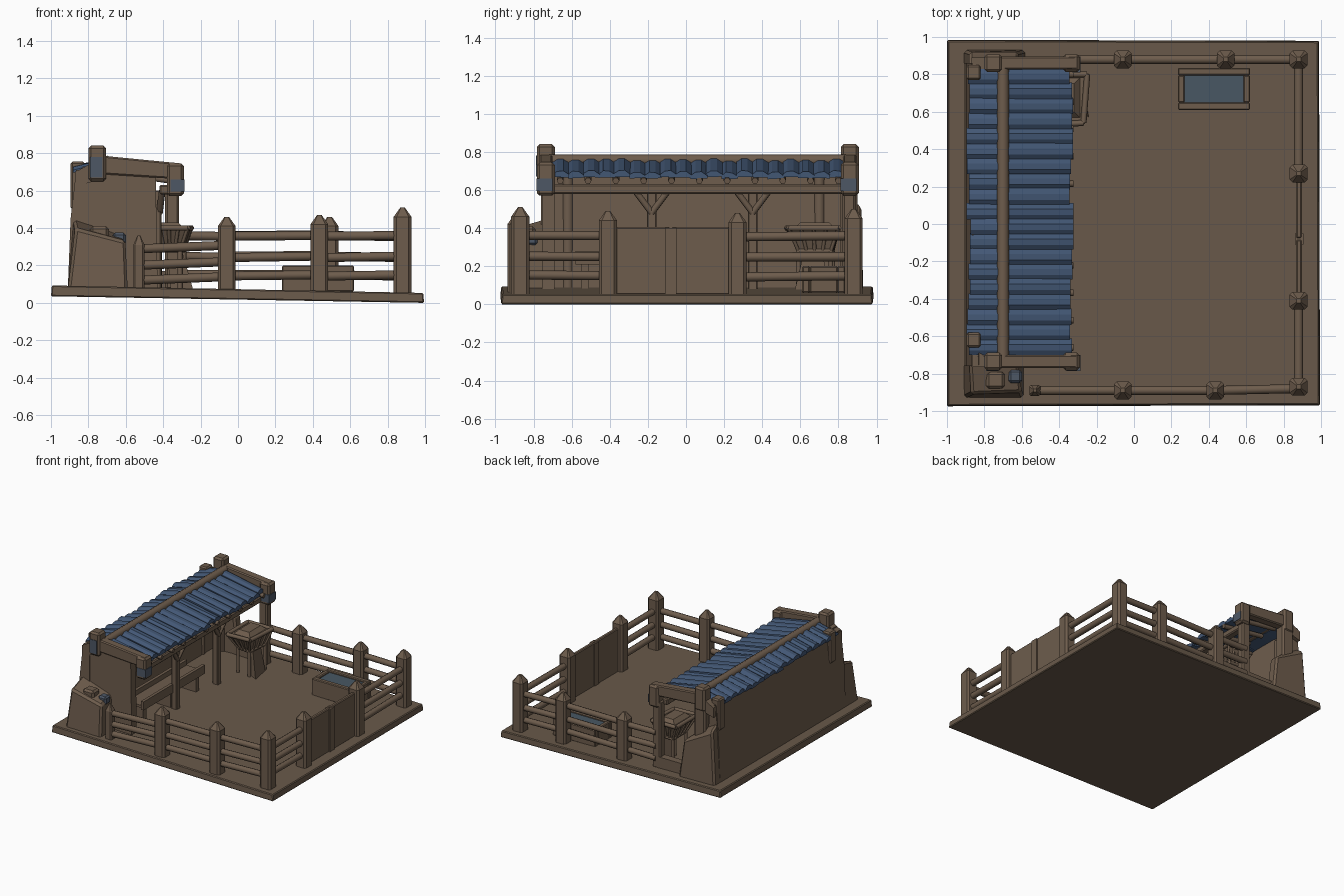
import bpy, bmesh, math, random
from mathutils import Vector

if "Cube" in bpy.data.objects:
    bpy.data.objects.remove(bpy.data.objects["Cube"])
random.seed(4)

def mat(name, c):
    m = bpy.data.materials.new(name)
    m.diffuse_color = (*c, 1)
    m.use_nodes = True
    m.node_tree.nodes["Principled BSDF"].inputs["Base Color"].default_value = m.diffuse_color
    return m

BROWN = mat("weathered_brown", (0.155, 0.108, 0.073))
EARTH = mat("packed_earth", (0.140, 0.100, 0.068))
BLUE = mat("roof_blue", (0.055, 0.095, 0.175))
STAIN = mat("blue_grey_stain", (0.075, 0.095, 0.130))
WATER = mat("water_blue_grey", (0.065, 0.095, 0.125))

def make(name, verts, faces, m=BROWN, bevel=0):
    me = bpy.data.meshes.new(name)
    me.from_pydata(verts, [], faces)
    bm = bmesh.new()
    bm.from_mesh(me)
    bmesh.ops.recalc_face_normals(bm, faces=bm.faces)
    bm.to_mesh(me)
    bm.free()
    ob = bpy.data.objects.new(name, me)
    bpy.context.collection.objects.link(ob)
    me.materials.append(m)
    if bevel:
        b = ob.modifiers.new("bevel", 'BEVEL')
        b.width, b.segments = bevel, 1
    return ob

def prism(name, lower, upper, m=BROWN, bevel=0):
    """Solid between two matching outlines."""
    n = len(lower)
    faces = [tuple(range(n)), tuple(range(n, 2 * n))]
    faces += [(i, (i + 1) % n, n + (i + 1) % n, n + i) for i in range(n)]
    return make(name, list(lower) + list(upper), faces, m, bevel)

def box(name, x0, x1, y0, y1, z0, z1, m=BROWN, bevel=0, inset=0):
    i = inset
    return prism(name, [(x0, y0, z0), (x1, y0, z0), (x1, y1, z0), (x0, y1, z0)],
                 [(x0+i, y0+i, z1), (x1-i, y0+i, z1), (x1-i, y1-i, z1), (x0+i, y1-i, z1)], m, bevel)

def profile_y(name, pts, y0, y1, m=BROWN, bevel=0):
    return prism(name, [(x, y0, z) for x, z in pts], [(x, y1, z) for x, z in pts], m, bevel)

def rod(name, a, b, r, m=BROWN, n=8):
    a, b = Vector(a), Vector(b)
    q = (b - a).to_track_quat('Z', 'Y')
    ring = [q @ Vector((r*math.cos(math.tau*k/n), r*math.sin(math.tau*k/n), 0)) for k in range(n)]
    ob = prism(name, [a + v for v in ring], [b + v for v in ring], m)
    for p in ob.data.polygons:
        p.use_smooth = len(p.vertices) == 4
    return ob

def ground(x):
    return 0.073 - 0.02 * x

def fence_post(x, y, top, w=0.095):
    """Chamfered square post with a pointed top."""
    h, c, z0, z1 = w/2, w*0.16, ground(x) - 0.03, top - 0.05
    ring = [(-h+c, -h), (h-c, -h), (h, -h+c), (h, h-c), (h-c, h), (-h+c, h), (-h, h-c), (-h, -h+c)]
    v = [(x+a, y+b, z) for z in (z0, z1) for a, b in ring] + [(x+a*.25, y+b*.25, top) for a, b in ring]
    f = [tuple(range(8)), tuple(range(16, 24))]
    for k in (0, 8):
        f += [(k+i, k+(i+1) % 8, k+8+(i+1) % 8, k+8+i) for i in range(8)]
    make("fence_post", v, f)

# Sloping base slab with a slightly drawn-in top edge
base_b = [(-1, -.975, .035), (.995, -.97, .0), (.99, .98, .0), (-1, .985, .035)]
base_t = [(-.995, -.97, ground(-1)), (.99, -.965, ground(1)), (.985, .975, ground(1)), (-.995, .98, ground(-1))]
prism("ground_slab", base_b, base_t, EARTH, .006)

# Fence posts
for x, y, top in [(-.06, -.89, .46), (.435, -.89, .47), (.88, -.87, .51), (.88, -.41, .49),
                  (.88, .27, .48), (.88, .88, .50), (.49, .88, .46), (-.06, .88, .45)]:
    fence_post(x, y, top)
fence_post(-.53, -.89, .36, .06)

# Fence rails: three per bay, slightly uneven
bays = [((-.55, -.89), (-.06, -.89)), ((-.06, -.89), (.44, -.89)), ((.44, -.89), (.88, -.88)),
        ((.88, -.88), (.88, -.41)), ((.88, .27), (.88, .88)), ((.88, .88), (.49, .88)),
        ((.49, .88), (-.06, .88)), ((-.06, .88), (-.35, .88))]
for n, (a, b) in enumerate(bays):
    for z in (.15, .25, .36):
        if n == 0:
            z0, z1 = .8*z, .8*z + .02
        else:
            z0, z1 = z + random.uniform(-.01, .006), z
        rod("fence_rail", (*a, z0), (*b, z1), .024)

# Gate: two boarded leaves
for y0, y1 in ((-.37, -.085), (-.075, .23)):
    box("gate_leaf", .867, .897, y0, y1, .05, .405, bevel=.006)
box("gate_meeting_board", .86, .907, -.11, -.05, .05, .40)

# Rear wall with battered foot, and lower end buttresses
profile_y("rear_wall", [(-.91, .07), (-.895, .45), (-.865, .71), (-.81, .71), (-.80, .07)], -.76, .86)
prism("front_buttress", [(-.91, -.93, .07), (-.59, -.93, .07), (-.59, -.74, .07), (-.91, -.74, .07)],
      [(-.87, -.91, .40), (-.60, -.90, .33), (-.62, -.74, .36), (-.88, -.74, .45)], bevel=.015)
prism("rear_buttress", [(-.91, .80, .07), (-.58, .84, .07), (-.58, .93, .07), (-.91, .93, .07)],
      [(-.88, .80, .60), (-.62, .84, .38), (-.62, .92, .38), (-.88, .92, .52)], bevel=.015)
box("buttress_stone", -.79, -.69, -.88, -.79, .34, .41, bevel=.015)
box("blue_stone", -.67, -.60, -.85, -.78, .31, .375, STAIN, .012)
box("low_side_sill", -.62, -.36, .83, .89, .07, .17)

# Solid side wall at the front end
prism("side_wall", [(-.86, -.755, .07), (-.43, -.755, .07), (-.43, -.69, .07), (-.86, -.69, .07)],
      [(-.83, -.755, .73), (-.44, -.755, .69), (-.44, -.69, .69), (-.83, -.69, .73)])

# Gable ends: sloping beams with square heads, stained blue in places
for y in (-.735, .86):
    profile_y("gable_beam", [(-.76, .69), (-.76, .79), (-.30, .745), (-.30, .66)], y-.035, y+.035, bevel=.008)
    profile_y("rear_gable_beam", [(-.87, .62), (-.87, .70), (-.74, .77), (-.74, .66)], y-.03, y+.03)
    box("ridge_post_head", -.80, -.705, y-.047, y+.047, .65, .84, bevel=.014)
    box("eave_beam_head", -.38, -.29, y-.047, y+.047, .57, .745, bevel=.014)
    box("eave_head_stain", -.36, -.286, y-.05, y+.035, .595, .66, STAIN)
box("ridge_head_stain", -.79, -.725, -.786, -.78, .67, .78, STAIN)
box("ridge_post", -.80, -.70, .81, .90, .07, .70, bevel=.012)
box("corner_post", -.39, -.315, .82, .89, .07, .62, bevel=.012)
for y in (-.62, .81):
    box("rear_wall_post", -.895, -.82, y-.04, y+.04, .5, .755, bevel=.01)

# Eave beam, ridge pole, inner posts with braces, rafters
box("eave_beam", -.42, -.36, -.72, .84, .58, .63, bevel=.008)
rod("ridge_pole", (-.70, -.72, .755), (-.70, .84, .755), .032)
for y in (-.18, .35):
    box("inner_post", -.46, -.41, y-.025, y+.025, .07, .60, bevel=.006)
    for s in (-1, 1):
        rod("post_brace", (-.42, y, .48), (-.405, y + s*.09, .60), .018, n=6)
for y in (-.62, .70):
    rod("thin_post", (-.82, y, .07), (-.82, y, .68), .03)
for k in range(11):
    rod("rafter", (-.70, -.66 + k*.146, .70), (-.325, -.66 + k*.146, .648), .018, n=6)

# Roof courses: overlapping, uneven blue strips on both slopes
def roof_slope(name, xa, za, xb, zb, count=19, y0=-.70, y1=.83):
    step = (y1 - y0) / count
    for k in range(count):
        y = y0 + k*step
        j, d = random.uniform(-.012, .012), random.uniform(-.006, .006)
        # rounded cross-section: high in the middle, low lap at the sides
        sec = [(0, -.022), (0, -.004), (.3, .012), (.7, .012), (1.08, -.008), (1.08, -.022)]
        prism(name, [(xa, y + t*step, za + h + d) for t, h in sec],
              [(xb + j, y + t*step, zb + h + d + random.uniform(-.003, .003)) for t, h in sec], BLUE)

roof_slope("front_roof_course", -.70, .752, -.335, .685)
roof_slope("rear_roof_course", -.72, .750, -.885, .712)

# Water trough: tapered body, rim boards, water
box("trough_body", .26, .60, .64, .81, .06, .18)
for a, b, c, d in ((.235, .62, .61, .65), (.235, .62, .795, .835), (.235, .27, .65, .795), (.585, .62, .65, .795)):
    box("trough_rim", a, b, c, d, .06, .20, bevel=.006)
box("trough_water", .27, .585, .65, .795, .18, .186, WATER)

# Feed rack: shallow slatted bin on legs beside the corner post
lo = [(-.42, .60, .28), (-.31, .59, .28), (-.29, .76, .28), (-.42, .77, .28)]
hi = [(-.47, .53, .40), (-.27, .54, .40), (-.25, .80, .40), (-.47, .80, .40)]
prism("feed_bin", lo, hi)
for i in range(4):
    a, b = Vector(lo[i]), Vector(lo[(i+1) % 4])
    c, d = Vector(hi[i]), Vector(hi[(i+1) % 4])
    rod("rack_rim", c, d, .016, n=6)
    rod("rack_lower_rim", a, b, .012, n=6)
    for t in (0, .25, .5, .75):
        rod("rack_slat", a.lerp(b, t), c.lerp(d, t), .010, n=6)
    rod("rack_leg", (a.x, a.y, .07), a, .014, n=6)
box("feed_heap", -.45, -.28, .56, .79, .39, .43, inset=.04)
prism("rack_spill_board", [(-.38, .66, .28), (-.30, .62, .28), (-.30, .72, .28)],
      [(-.36, .64, .07), (-.24, .57, .07), (-.27, .74, .07)])

# Manger bench along the inside of the shed
box("manger_floor", -.62, -.47, -.57, .20, .22, .24)
for x in (-.63, -.47):
    box("manger_side", x, x + .025, -.58, .21, .21, .28)
for y in (-.53, -.18, .15):
    box("manger_leg", -.60, -.47, y-.02, y+.02, .07, .22)
